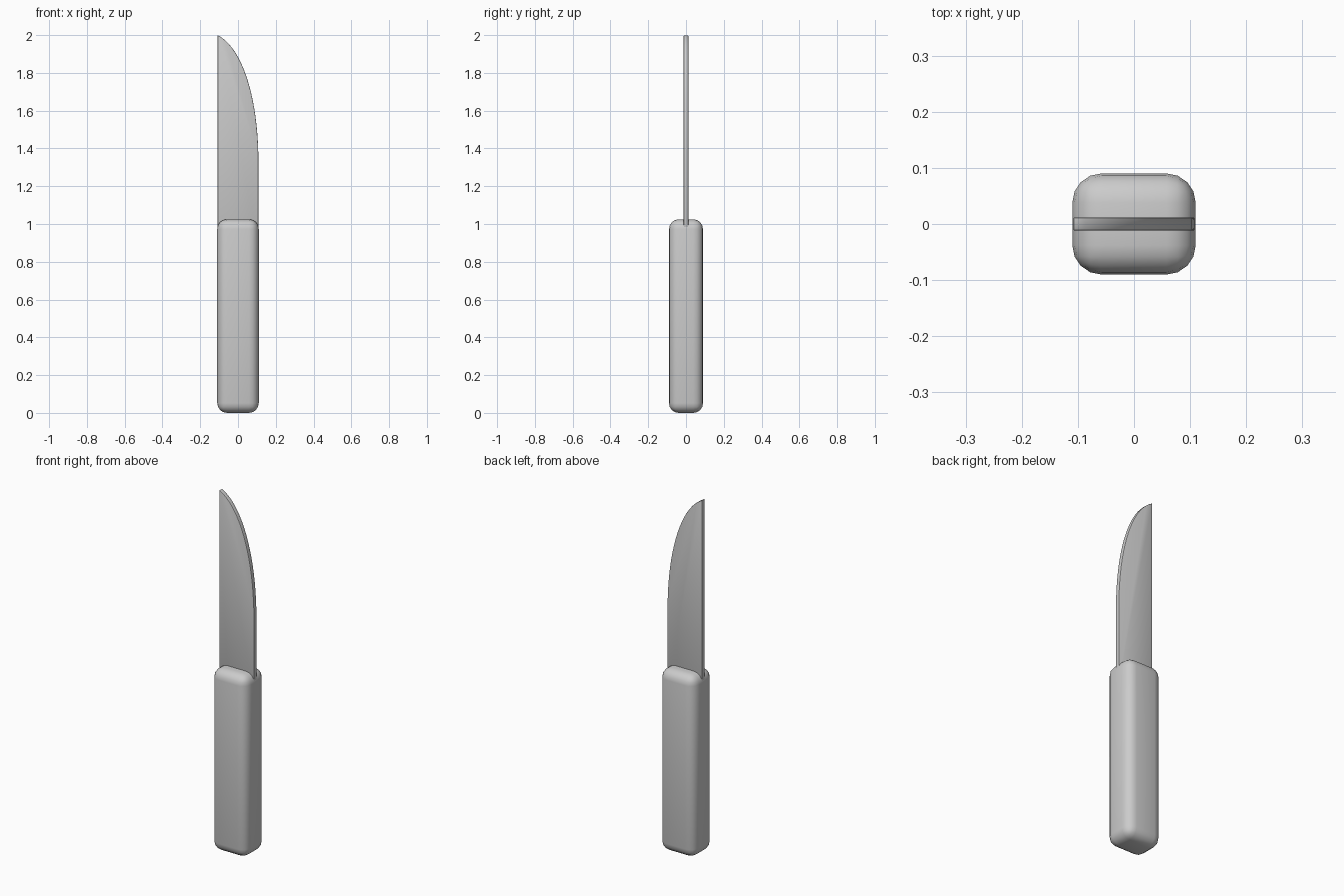
import bpy
import bmesh
from mathutils import Vector
from mathutils.geometry import interpolate_bezier

default = bpy.data.objects.get("Cube")
if default:
    bpy.data.objects.remove(default, do_unlink=True)

# One plain grey for the whole knife
grey = bpy.data.materials.new("light grey")
grey.use_nodes = True
colour = (0.6, 0.6, 0.6, 1)
grey.diffuse_color = colour
grey.node_tree.nodes["Principled BSDF"].inputs["Base Color"].default_value = colour


def finish(bm, name, bevel, segments):
    bmesh.ops.recalc_face_normals(bm, faces=bm.faces)
    mesh = bpy.data.meshes.new(name)
    bm.to_mesh(mesh)
    bm.free()
    mesh.materials.append(grey)
    obj = bpy.data.objects.new(name, mesh)
    bpy.context.collection.objects.link(obj)
    mod = obj.modifiers.new("rounding", "BEVEL")
    mod.width = bevel
    mod.segments = segments
    mod.limit_method = "ANGLE"
    bpy.ops.object.select_all(action="DESELECT")
    obj.select_set(True)
    bpy.context.view_layer.objects.active = obj
    bpy.ops.object.modifier_apply(modifier=mod.name)
    bpy.ops.object.shade_smooth_by_angle(angle=0.7)
    return obj


# Handle: a long block with generously rounded edges
bm = bmesh.new()
bmesh.ops.create_cube(bm, size=1)
bmesh.ops.scale(bm, vec=(0.22, 0.18, 1.025), verts=bm.verts)
bmesh.ops.translate(bm, vec=(0, 0, 0.5125), verts=bm.verts)
finish(bm, "handle", 0.052, 4)

# Blade: straight spine on the right, cutting edge curving up to the tip
half_width, thickness = 0.108, 0.024
edge = interpolate_bezier(Vector((half_width, 0, 1.33)), Vector((half_width, 0, 1.65)),
                          Vector((0.03, 0, 1.93)), Vector((-half_width, 0, 2.0)), 20)
outline = [Vector((-half_width, 0, 0.9)), Vector((half_width, 0, 0.9))] + list(edge)
bm = bmesh.new()
face = bm.faces.new([bm.verts.new(p - Vector((0, thickness / 2, 0))) for p in outline])
side = bmesh.ops.extrude_face_region(bm, geom=[face])
bmesh.ops.translate(bm, vec=(0, thickness, 0),
                    verts=[v for v in side["geom"] if isinstance(v, bmesh.types.BMVert)])
finish(bm, "blade", 0.003, 2)
